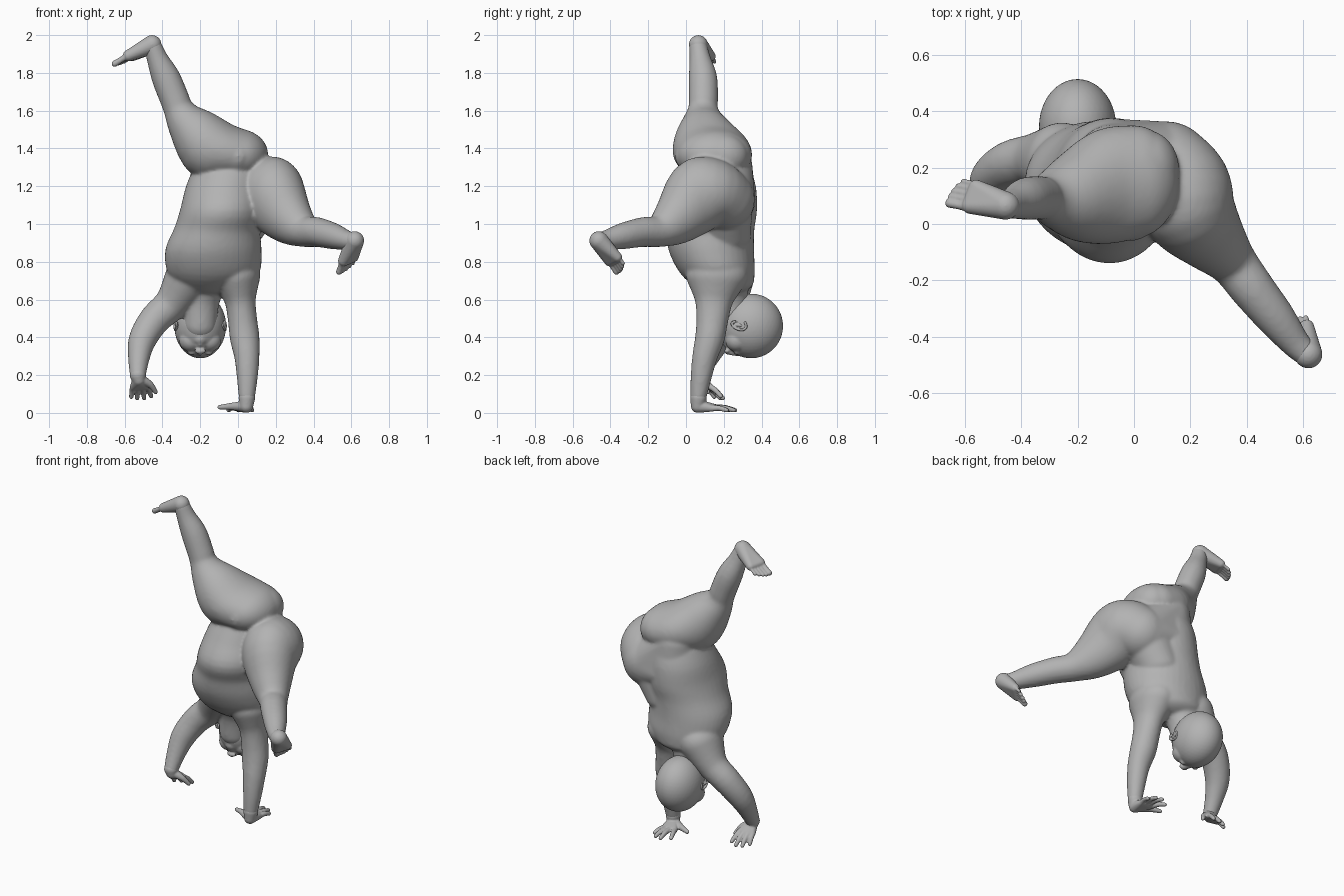
import bpy, bmesh
from mathutils import Vector as V

skin = bpy.data.materials.new("grey clay")
skin.diffuse_color = (0.45, 0.45, 0.45, 1)


# Unit balls used as the stamp for every rounded form
def unit_ball(level):
    t = bmesh.new()
    bmesh.ops.create_icosphere(t, subdivisions=level, radius=1)
    pts = [v.co.copy() for v in t.verts]
    t.free()
    return pts


SMALL, LARGE = unit_ball(3), unit_ball(4)


def full(p):
    """(x, y, z, r) becomes (x, y, z, rx, ry, rz)."""
    return tuple(p) + (p[3], p[3]) if len(p) == 4 else tuple(p)


def hull(bm, balls):
    """Skin wrapped tightly around a few ellipsoids."""
    verts = []
    for b in map(full, balls):
        verts += [bm.verts.new((b[0] + c.x * b[3], b[1] + c.y * b[4], b[2] + c.z * b[5]))
                  for c in (LARGE if b[3] > 0.1 else SMALL)]
    bmesh.ops.convex_hull(bm, input=verts)
    bmesh.ops.delete(bm, geom=[v for v in verts if v.is_valid and not v.link_faces], context='VERTS')


def chain(bm, pts, steps=4):
    """Smooth tapering limb through a list of ellipsoids."""
    p = [full(q) for q in pts]
    p = [p[0]] + p + [p[-1]]
    path = []
    for i in range(1, len(p) - 2):
        for s in range(steps):
            t = s / steps
            path.append(tuple(
                0.5 * (2 * b + (c - a) * t + (2 * a - 5 * b + 4 * c - d) * t * t + (3 * b - a - 3 * c + d) * t ** 3)
                for a, b, c, d in zip(p[i - 1], p[i], p[i + 1], p[i + 2])))
    path.append(p[-1])
    for a, b in zip(path, path[1:]):
        hull(bm, [a, b])


def finish(name, bm, voxel, rounds):
    """Fuse the overlapping forms into one smooth surface."""
    bmesh.ops.recalc_face_normals(bm, faces=bm.faces[:])
    me = bpy.data.meshes.new(name)
    bm.to_mesh(me)
    bm.free()
    ob = bpy.data.objects.new(name, me)
    bpy.context.collection.objects.link(ob)
    bpy.ops.object.select_all(action='DESELECT')
    bpy.context.view_layer.objects.active = ob
    ob.select_set(True)
    m = ob.modifiers.new("fuse", 'REMESH')
    m.mode, m.voxel_size = 'VOXEL', voxel
    s = ob.modifiers.new("soften", 'SMOOTH')
    s.factor, s.iterations = 0.5, rounds
    for n in ("fuse", "soften"):
        bpy.ops.object.modifier_apply(modifier=n)
    ob.data.materials.clear()
    ob.data.materials.append(skin)
    bpy.ops.object.shade_smooth()


# ---- body: torso, legs, arms and neck fused together
bm = bmesh.new()
chain(bm, [  # torso, shoulders to pelvis
    (-0.14, 0.20, 0.70, 0.20, 0.160, 0.08),
    (-0.13, 0.165, 0.76, 0.248, 0.200, 0.09),
    (-0.13, 0.135, 0.86, 0.255, 0.225, 0.09),
    (-0.11, 0.125, 0.97, 0.228, 0.237, 0.09),
    (-0.085, 0.118, 1.07, 0.222, 0.258, 0.09),
    (-0.075, 0.145, 1.18, 0.205, 0.228, 0.08),
    (-0.055, 0.160, 1.27, 0.19, 0.190, 0.08)])
chain(bm, [  # raised leg
    (0.0, 0.150, 1.365, 0.16, 0.200, 0.138),
    (-0.09, 0.135, 1.385, 0.158, 0.205, 0.152),
    (-0.185, 0.105, 1.425, 0.135, 0.168, 0.175),
    (-0.265, 0.092, 1.525, 0.105, 0.112, 0.110),
    (-0.312, 0.09, 1.60, 0.080),
    (-0.335, 0.092, 1.66, 0.078),
    (-0.38, 0.09, 1.77, 0.076),
    (-0.425, 0.075, 1.87, 0.057),
    (-0.45, 0.065, 1.94, 0.048)])
hull(bm, [(-0.15, 0.11, 1.36, 0.11, 0.165, 0.12), (0.0, 0.13, 1.36, 0.10, 0.19, 0.12)])  # inner thigh
hull(bm, [(0.05, 0.19, 1.36, 0.11, 0.14, 0.12), (0.0, 0.18, 1.39, 0.13, 0.145, 0.11)])   # buttock
hull(bm, [(-0.05, 0.205, 1.12, 0.17, 0.167, 0.10), (0.09, 0.20, 1.13, 0.16, 0.165, 0.17),
          (-0.08, 0.195, 1.32, 0.14, 0.155, 0.10)])                                      # lower back
hull(bm, [(0.08, 0.20, 1.13, 0.15, 0.15, 0.16), (-0.015, 0.205, 0.94, 0.135, 0.14, 0.10)])  # flank
chain(bm, [  # bent forward leg
    (0.115, 0.20, 1.13, 0.164),
    (0.165, 0.13, 1.17, 0.178),
    (0.195, 0.05, 1.14, 0.163, 0.165, 0.200),
    (0.265, -0.04, 1.04, 0.125, 0.125, 0.145),
    (0.345, -0.13, 0.967, 0.088),
    (0.42, -0.23, 0.957, 0.079),
    (0.50, -0.33, 0.937, 0.070),
    (0.57, -0.42, 0.915, 0.053),
    (0.61, -0.46, 0.91, 0.045)])
chain(bm, [  # supporting arm
    (-0.01, 0.165, 0.73, 0.128, 0.165, 0.12),
    (0.010, 0.15, 0.61, 0.085, 0.105, 0.085),
    (0.023, 0.14, 0.50, 0.078, 0.086, 0.08),
    (0.035, 0.127, 0.40, 0.079),
    (0.047, 0.10, 0.30, 0.067),
    (0.049, 0.08, 0.19, 0.056),
    (0.047, 0.066, 0.09, 0.044)])
chain(bm, [  # reaching arm
    (-0.255, 0.215, 0.715, 0.132, 0.145, 0.125),
    (-0.345, 0.230, 0.585, 0.093),
    (-0.44, 0.212, 0.495, 0.083),
    (-0.505, 0.165, 0.39, 0.074),
    (-0.525, 0.115, 0.29, 0.057),
    (-0.53, 0.07, 0.20, 0.043)])
chain(bm, [  # neck
    (-0.17, 0.215, 0.72, 0.12),
    (-0.19, 0.235, 0.60, 0.094),
    (-0.20, 0.25, 0.47, 0.090)])
finish("body", bm, 0.010, 6)

# ---- head, thrown back with the face towards the floor
bm = bmesh.new()
HX = -0.20
hull(bm, [(HX, 0.345, 0.46, 0.137, 0.169, 0.171)])
hull(bm, [(HX, 0.255, 0.42, 0.070), (HX, 0.28, 0.45, 0.10)])      # jaw
hull(bm, [(HX, 0.225, 0.395, 0.042), (HX, 0.26, 0.40, 0.065)])    # chin
for s in (-1, 1):
    hull(bm, [(HX + s * 0.050, 0.270, 0.385, 0.062)])             # cheek
    hull(bm, [(HX + s * 0.018, 0.218, 0.328, 0.012),
              (HX, 0.218, 0.326, 0.016)])                         # nostril
    hull(bm, [(HX + s * 0.045, 0.268, 0.322, 0.022, 0.014, 0.016)])  # eyelid
    chain(bm, [(HX + s * 0.025, 0.218, 0.358, 0.007),
               (HX, 0.206, 0.362, 0.010)], 2)                     # upper lip
    chain(bm, [(HX + s * 0.022, 0.213, 0.373, 0.007),
               (HX, 0.203, 0.377, 0.010)], 2)                     # lower lip
hull(bm, [(HX, 0.222, 0.325, 0.017), (HX, 0.275, 0.312, 0.013)])  # nose
finish("head", bm, 0.006, 5)

# ---- ears: curled rim around a small bowl
for s, side in ((-1, "left"), (1, "right")):
    bm = bmesh.new()
    x = HX + s * 0.119
    rim = [(0.028, 0.010), (0.034, -0.012), (0.018, -0.028), (-0.010, -0.026),
           (-0.036, -0.010), (-0.042, 0.008), (-0.026, 0.016)]
    chain(bm, [(x + s * (0.012 + a * 0.1), 0.285 + a, 0.468 + b, 0.007) for a, b in rim], 3)
    hull(bm, [(x, 0.285, 0.465, 0.008, 0.030, 0.020), (x - s * 0.02, 0.28, 0.465, 0.015)])
    chain(bm, [(x + s * 0.008, 0.295, 0.462, 0.006), (x + s * 0.008, 0.265, 0.466, 0.007)], 2)
    finish(side + "_ear", bm, 0.004, 2)


# ---- feet
def foot(name, heel, ball, tip, across):
    bm = bmesh.new()
    heel, ball, tip, w = V(heel), V(ball), V(tip), V(across).normalized()
    hull(bm, [(*heel, 0.050), (*(ball + w * 0.033), 0.030), (*(ball - w * 0.036), 0.026)])
    f = (tip - ball).normalized()
    for i in range(5):  # big toe first
        k = 0.040 - 0.0205 * i - (0.004 if i else 0)
        r = 0.017 if i == 0 else 0.0130 - 0.0007 * i
        a = ball + w * k
        b = tip + w * k - f * (0.0021 * i * i + r)
        chain(bm, [(*a, r * 1.1), (*((a + b) / 2), r * 0.9), (*b, r)], 2)
    finish(name, bm, 0.005, 3)


foot("raised_foot", (-0.455, 0.065, 1.950), (-0.570, 0.097, 1.890), (-0.655, 0.115, 1.838), (-0.30, -0.95, 0.05))
foot("forward_foot", (0.618, -0.462, 0.912), (0.585, -0.385, 0.815), (0.562, -0.335, 0.745), (-0.77, -0.58, -0.27))


# ---- hands
def hand(name, wrist, heel, knuckles, tips, thumb):
    bm = bmesh.new()
    hull(bm, [wrist, heel])
    hull(bm, [heel] + [(*k, 0.017) for k in knuckles])
    for k, t in zip(knuckles, tips):
        mid = (V(k) + V(t)) / 2 + V((0, 0, 0.006))
        chain(bm, [(*k, 0.016), (*mid, 0.0145), (*t, 0.012)], 3)
    chain(bm, [(*thumb[0], 0.026), (*thumb[1], 0.018), (*thumb[2], 0.012)], 3)
    finish(name, bm, 0.005, 3)


hand("supporting_hand", (0.047, 0.066, 0.08, 0.044), (0.044, 0.062, 0.036, 0.036),
     [(-0.018, 0.142, 0.028), (0.010, 0.152, 0.030), (0.037, 0.150, 0.028), (0.060, 0.138, 0.024)],
     [(-0.050, 0.225, 0.014), (0.002, 0.260, 0.014), (0.043, 0.252, 0.014), (0.074, 0.215, 0.014)],
     [(0.015, 0.075, 0.035), (-0.045, 0.105, 0.034), (-0.098, 0.125, 0.030)])
hand("reaching_hand", (-0.53, 0.07, 0.20, 0.043), (-0.525, 0.068, 0.175, 0.034),
     [(-0.557, 0.108, 0.135), (-0.533, 0.122, 0.135), (-0.506, 0.128, 0.137), (-0.480, 0.122, 0.142)],
     [(-0.565, 0.150, 0.085), (-0.534, 0.182, 0.078), (-0.497, 0.195, 0.078), (-0.460, 0.185, 0.088)],
     [(-0.510, 0.072, 0.175), (-0.465, 0.090, 0.150), (-0.436, 0.115, 0.110)])
